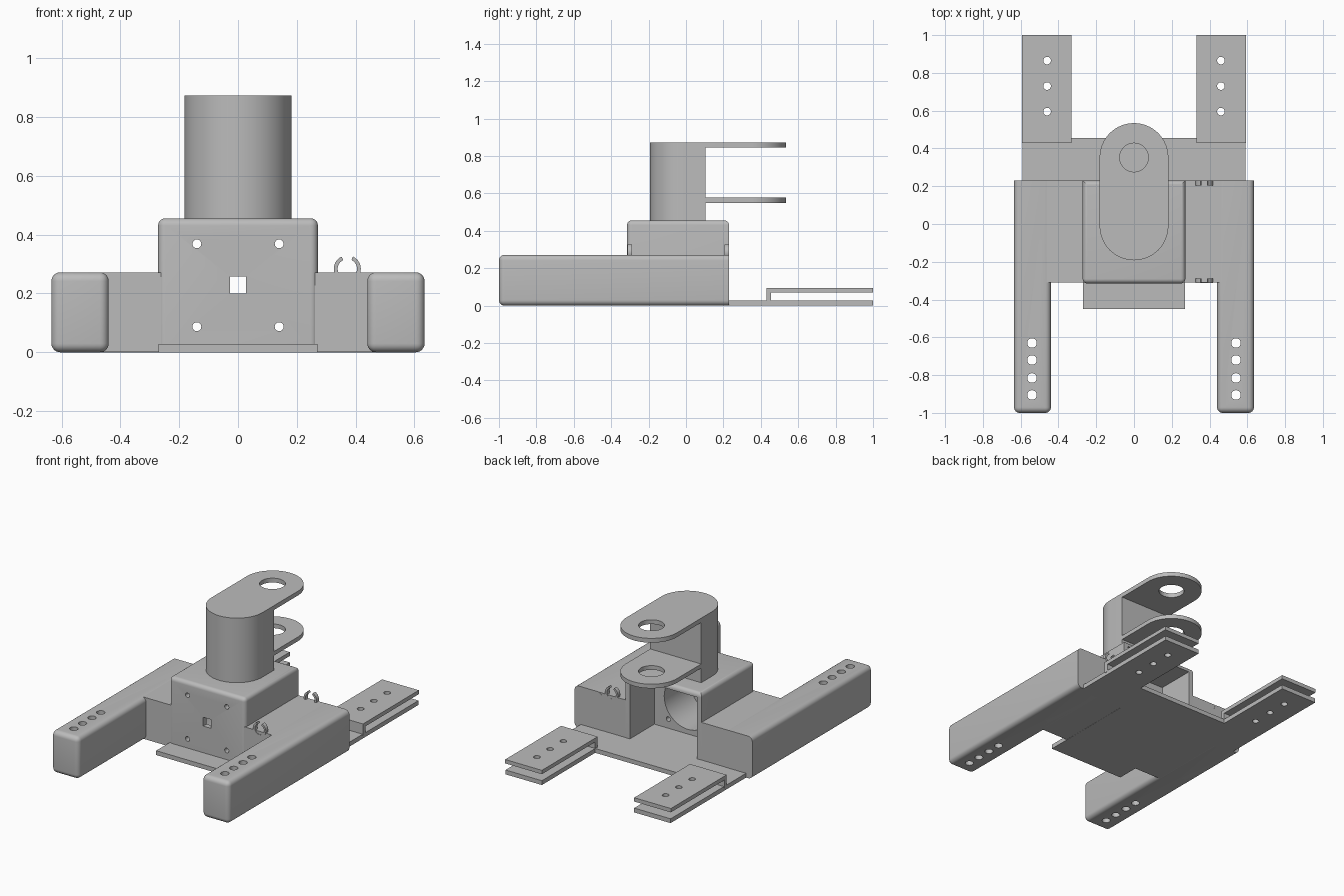
import bpy, bmesh, math
from mathutils import Matrix, Vector

if "Cube" in bpy.data.objects:
    bpy.data.objects.remove(bpy.data.objects["Cube"])

grey = bpy.data.materials.new("plain grey")
grey.use_nodes = True
grey.diffuse_color = (0.5, 0.5, 0.5, 1)
grey.node_tree.nodes["Principled BSDF"].inputs["Base Color"].default_value = (0.5, 0.5, 0.5, 1)


def finish(name, bm):
    bmesh.ops.recalc_face_normals(bm, faces=bm.faces)
    mesh = bpy.data.meshes.new(name)
    bm.to_mesh(mesh)
    bm.free()
    mesh.materials.append(grey)
    ob = bpy.data.objects.new(name, mesh)
    bpy.context.collection.objects.link(ob)
    return ob


def box(name, lo, hi, radius=0, keep=None):
    """Box between two corners; edges whose midpoint passes keep are rounded."""
    lo, hi = Vector(lo), Vector(hi)
    bm = bmesh.new()
    bmesh.ops.create_cube(bm, size=1)
    for v in bm.verts:
        v.co = (lo + hi) / 2 + v.co * (hi - lo)
    if radius:
        edges = [e for e in bm.edges if keep((e.verts[0].co + e.verts[1].co) / 2)]
        bmesh.ops.bevel(bm, geom=edges, offset=radius, segments=6, profile=0.5,
                        affect='EDGES', clamp_overlap=True)
    return finish(name, bm)


def cylinder(name, centre, radius, depth, axis='Z'):
    bm = bmesh.new()
    turn = Matrix.Rotation(math.pi / 2, 4, 'X') if axis == 'Y' else Matrix()
    bmesh.ops.create_cone(bm, cap_ends=True, segments=40, radius1=radius, radius2=radius,
                          depth=depth, matrix=Matrix.Translation(centre) @ turn)
    return finish(name, bm)


def prism(name, points, start, direction):
    """Extrude a closed outline of 3D points."""
    bm = bmesh.new()
    face = bm.faces.new([bm.verts.new(Vector(p) + Vector(start)) for p in points])
    out = bmesh.ops.extrude_face_region(bm, geom=[face])
    bmesh.ops.translate(bm, vec=direction,
                        verts=[g for g in out["geom"] if isinstance(g, bmesh.types.BMVert)])
    return finish(name, bm)


def cut(ob, cutters):
    """Subtract each cutter, then discard it."""
    for c in cutters:
        m = ob.modifiers.new("cut", 'BOOLEAN')
        m.object, m.operation, m.solver = c, 'DIFFERENCE', 'EXACT'
    bpy.context.view_layer.update()
    mesh = bpy.data.meshes.new_from_object(
        ob.evaluated_get(bpy.context.evaluated_depsgraph_get()))
    ob.modifiers.clear()
    ob.data = mesh
    for c in cutters:
        bpy.data.objects.remove(c)


parts = []

# Base plate with front tongue and two rear prongs
half = [(.27, -.45), (.27, .2), (.59, .2), (.59, 1), (.33, 1), (.33, .455)]
outline = half + [(-x, y) for x, y in reversed(half)]
base = prism("base_plate", [(x, y, 0) for x, y in outline], (0, 0, 0), (0, 0, .028))
rear_holes = [.595, .73, .865]
cut(base, [cylinder("hole", (s * .46, y, 0), .02, .3) for s in (-1, 1) for y in rear_holes])
parts.append(base)

for side, s in (("left", 1), ("right", -1)):
    # Folded upper plate above each rear prong
    x0, x1 = sorted((s * .33, s * .592))
    fold = [(.43, .02), (.43, .095), (1, .095), (1, .07), (.455, .07), (.455, .02)]
    clamp = prism(side + "_rear_clamp", [(0, y, z) for y, z in fold],
                  (x0, 0, 0), (x1 - x0, 0, 0))
    cut(clamp, [cylinder("hole", (s * .46, y, 0), .02, .3) for y in rear_holes])

    # Long rounded arm with a row of holes
    x0, x1 = sorted((s * .44, s * .635))
    arm = box(side + "_arm", (x0, -1, 0), (x1, .23, .272), .03, lambda m: m.y < .2)
    cut(arm, [cylinder("hole", (s * .54, y, .1), .025, .8) for y in (-.905, -.815, -.72, -.63)])

    # Block joining arm to the housing
    x0, x1 = sorted((s * .26, s * .6))
    block = box(side + "_block", (x0, -.31, .001), (x1, .229, .271))
    parts += [clamp, arm, block]

# Motor housing, open at the back
housing = box("motor_housing", (-.272, -.315, .026), (.272, .23, .456), .025,
              lambda m: m.z > .1 and m.y < .2 or m.z > .4)
cutters = [box("cavity", (-.24, -.02, 0), (.24, .4, .425)),
           cylinder("bore", (0, -.1, .228), .17, .36, 'Y'),
           box("shaft_hole", (-.028, -.5, .2), (.028, 0, .257))]
cutters += [cylinder("screw_hole", (x, -.2, z), .015, .6, 'Y')
            for x in (-.14, .14) for z in (.087, .369)]
cut(housing, cutters)
parts.append(housing)


# Column with two rounded lugs
def arc(cy, start):
    return [(.182 * math.cos(start + math.pi * i / 32), cy + .182 * math.sin(start + math.pi * i / 32), 0)
            for i in range(33)]


tower = prism("tower", arc(-.01, math.pi) + arc(.352, 0), (0, 0, .45), (0, 0, .423))
cut(tower, [box("fork_gap", (-.3, .105, .577), (.3, .7, .845)),
            box("lower_gap", (-.3, .105, .4), (.3, .7, .55)),
            cylinder("pivot_hole", (0, .352, .7), .076, .6)])
parts.append(tower)

# Open ring clips for a cable
sweep = [math.radians(115 + 310 * i / 24) for i in range(25)]
ring = [(.372 + r * math.cos(a), 0, .284 + r * math.sin(a))
        for r, angles in ((.046, sweep), (.033, sweep[::-1])) for a in angles]
for name, y in (("front_clip", -.313), ("rear_clip", .205)):
    parts.append(prism(name, ring, (0, y, 0), (0, .025, 0)))

# Smooth curved faces, keep hard edges
bpy.ops.object.select_all(action='DESELECT')
for ob in parts:
    ob.select_set(True)
bpy.context.view_layer.objects.active = parts[0]
bpy.ops.object.shade_smooth_by_angle(angle=math.radians(30))
